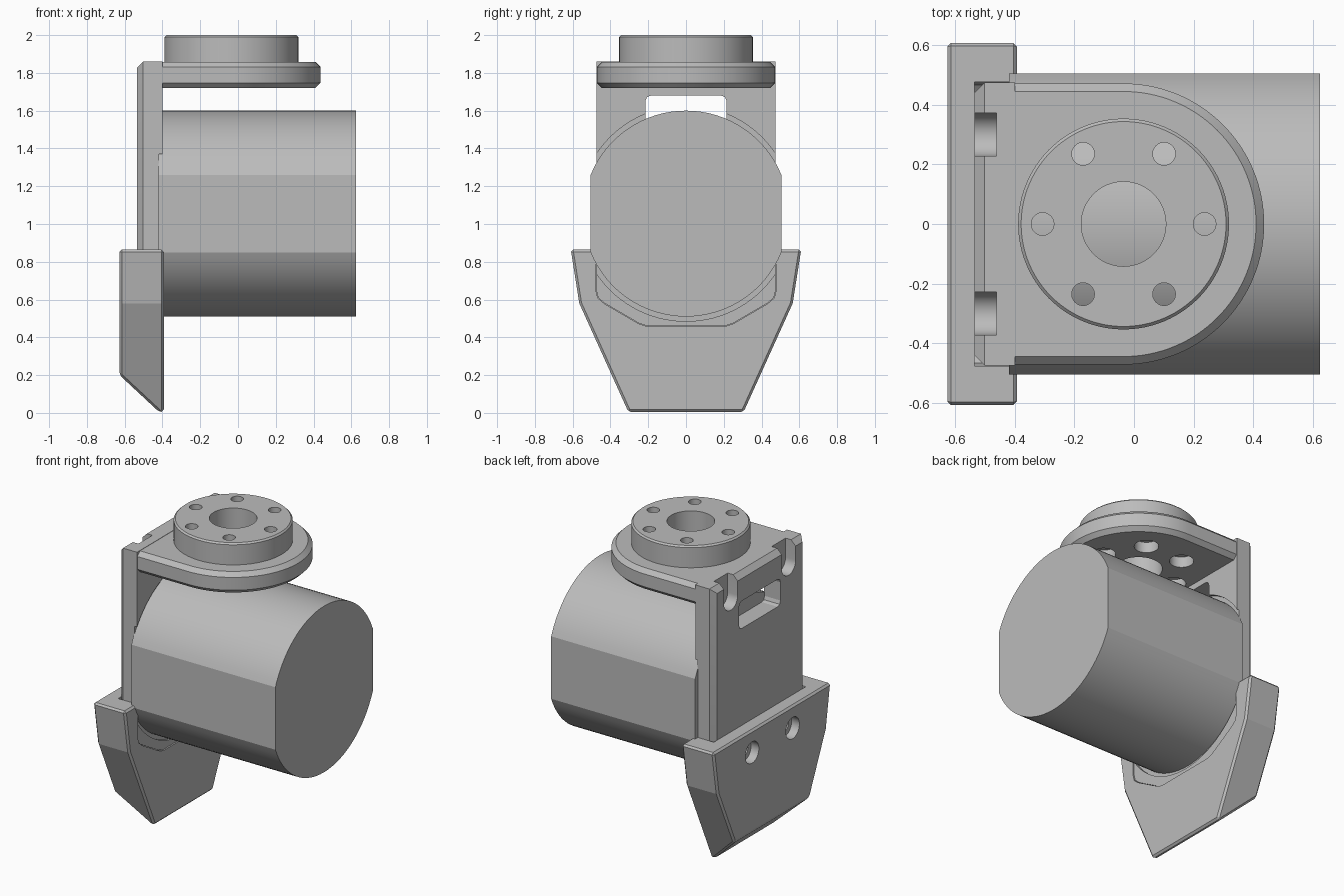
import bpy, bmesh
from math import sin, cos, pi, asin, radians
from mathutils import Vector

if "Cube" in bpy.data.objects:
    bpy.data.objects.remove(bpy.data.objects["Cube"])

grey = bpy.data.materials.new("machined_grey")
grey.use_nodes = True
COLOUR = (0.5, 0.5, 0.5, 1)
grey.diffuse_color = COLOUR
grey.node_tree.nodes["Principled BSDF"].inputs["Base Color"].default_value = COLOUR


def arc(cx, cy, r, a0, a1, n=32):
    return [(cx + r * cos(a0 + (a1 - a0) * i / n), cy + r * sin(a0 + (a1 - a0) * i / n))
            for i in range(n + 1)]


def circle(cx, cy, r, n=48):
    return arc(cx, cy, r, 0, 2 * pi, n)[:-1]


def mirror(half):
    """Close an outline by mirroring its right half across the vertical axis."""
    return half + [(-u, v) for u, v in reversed(half)]


def prism(name, outline, axis, lo, hi, bevel=0, rule=None, slope=None):
    """Extrude an outline along x (outline in y, z) or z (outline in x, y)."""
    place = (lambda u, v: (lo, u, v)) if axis == "x" else (lambda u, v: (u, v, lo))
    push = Vector((hi - lo, 0, 0)) if axis == "x" else Vector((0, 0, hi - lo))
    bm = bmesh.new()
    face = bm.faces.new([bm.verts.new(place(u, v)) for u, v in outline])
    new = bmesh.ops.extrude_face_region(bm, geom=[face])["geom"]
    bmesh.ops.translate(bm, vec=push, verts=[g for g in new if isinstance(g, bmesh.types.BMVert)])
    if slope:
        cut = bmesh.ops.bisect_plane(bm, geom=bm.verts[:] + bm.edges[:] + bm.faces[:],
                                     plane_co=slope[0], plane_no=slope[1], clear_outer=True)
        bmesh.ops.contextual_create(bm, geom=[g for g in cut["geom_cut"]
                                              if isinstance(g, bmesh.types.BMEdge)])
    bmesh.ops.recalc_face_normals(bm, faces=bm.faces)
    if bevel:
        edges = [e for e in bm.edges if e.calc_face_angle(0) > radians(20)
                 and (rule is None or rule(*e.verts))]
        bmesh.ops.bevel(bm, geom=edges, offset=bevel, segments=1, affect="EDGES", clamp_overlap=True)
    mesh = bpy.data.meshes.new(name)
    bm.to_mesh(mesh)
    bm.free()
    mesh.materials.append(grey)
    obj = bpy.data.objects.new(name, mesh)
    bpy.context.collection.objects.link(obj)
    return obj


def cut(obj, *prism_args):
    """Subtract a prism from an object and discard the cutter."""
    tool = prism("cutter", *prism_args)
    tool.hide_render = True
    mod = obj.modifiers.new("cut", "BOOLEAN")
    mod.operation, mod.solver, mod.object = "DIFFERENCE", "EXACT", tool
    bpy.context.view_layer.objects.active = obj
    bpy.ops.object.modifier_apply(modifier=mod.name)
    bpy.data.objects.remove(tool)


# Motor body: cylinder along x with flattened sides
MID, R = 1.055, 0.545
a = asin(0.505 / R)
body = prism("motor_body", arc(0, MID, R, pi / 2 - a, pi / 2 + a)
             + arc(0, MID, R, 1.5 * pi - a, 1.5 * pi + a), "x", -0.42, 0.625)

# Upright plate with slot, screw notches and a round seat for the motor
plate_half = [(0.475, 1.86), (0.475, 0.65), (0.465, 0.61), (0.43, 0.58), (0.25, 0.475), (0.21, 0.462)]
plate = prism("upright_plate", mirror(plate_half), "x", -0.535, -0.4, 0.033,
              lambda p, q: max(p.co.x, q.co.x) < -0.53)
cut(plate, circle(0, MID, 0.57, 96), "x", -0.417, -0.3)
slot = mirror([(0.185, 1.68), (0.207, 1.672), (0.215, 1.65),
               (0.215, 1.53), (0.207, 1.508), (0.185, 1.5)])
cut(plate, slot, "x", -0.7, -0.3)
for side in (-1, 1):
    y = 0.3 * side
    notch = arc(y, 1.735, 0.072, pi, 2 * pi, 20) + [(y + 0.072, 1.95), (y - 0.072, 1.95)]
    cut(plate, notch, "x", -0.7, -0.462)

# Foot: tapered block with a sloped toe, a pocket for the plate and two screw holes
foot = prism("foot", mirror([(0.61, 0.865), (0.565, 0.58), (0.305, 0.005)]), "x", -0.627, -0.393,
             0.026, None, ((-0.627, 0, 0.2), (-0.68, 0, -0.73)))
pocket_half = [(u + 0.002, v - 0.002) for u, v in plate_half]
cut(foot, mirror(pocket_half), "x", -0.536, -0.2)
for side in (-1, 1):
    cut(foot, circle(0.21 * side, 0.72, 0.07), "x", -0.8, -0.57)
    cut(foot, circle(0.21 * side, 0.72, 0.037), "x", -0.8, -0.5)

# Rounded flange and mounting ring
CX = -0.035
flange = prism("top_flange", arc(CX, 0, 0.472, -pi / 2, pi / 2, 64) + [(-0.45, 0.472), (-0.45, -0.472)],
               "z", 1.72, 1.858, 0.027, lambda p, q: max(p.co.x, q.co.x) > -0.44)
ring = prism("mounting_ring", circle(CX, 0, 0.354, 96), "z", 1.82, 2.0, 0.01)
for part in (flange, ring):
    cut(part, circle(CX, 0, 0.142, 64), "z", 1.6, 2.1)
for i in range(6):
    x, y = CX + 0.272 * cos(i * pi / 3), 0.272 * sin(i * pi / 3)
    for part in (flange, ring):
        cut(part, circle(x, y, 0.038, 32), "z", 1.6, 2.1)
    cut(flange, circle(x, y, 0.073, 32), "z", 1.6, 1.79)

# Smooth curved surfaces, keep machined edges crisp
for obj in (body, plate, foot, flange, ring):
    bpy.ops.object.select_all(action="DESELECT")
    obj.select_set(True)
    bpy.context.view_layer.objects.active = obj
    bpy.ops.object.shade_smooth_by_angle(angle=radians(14))
